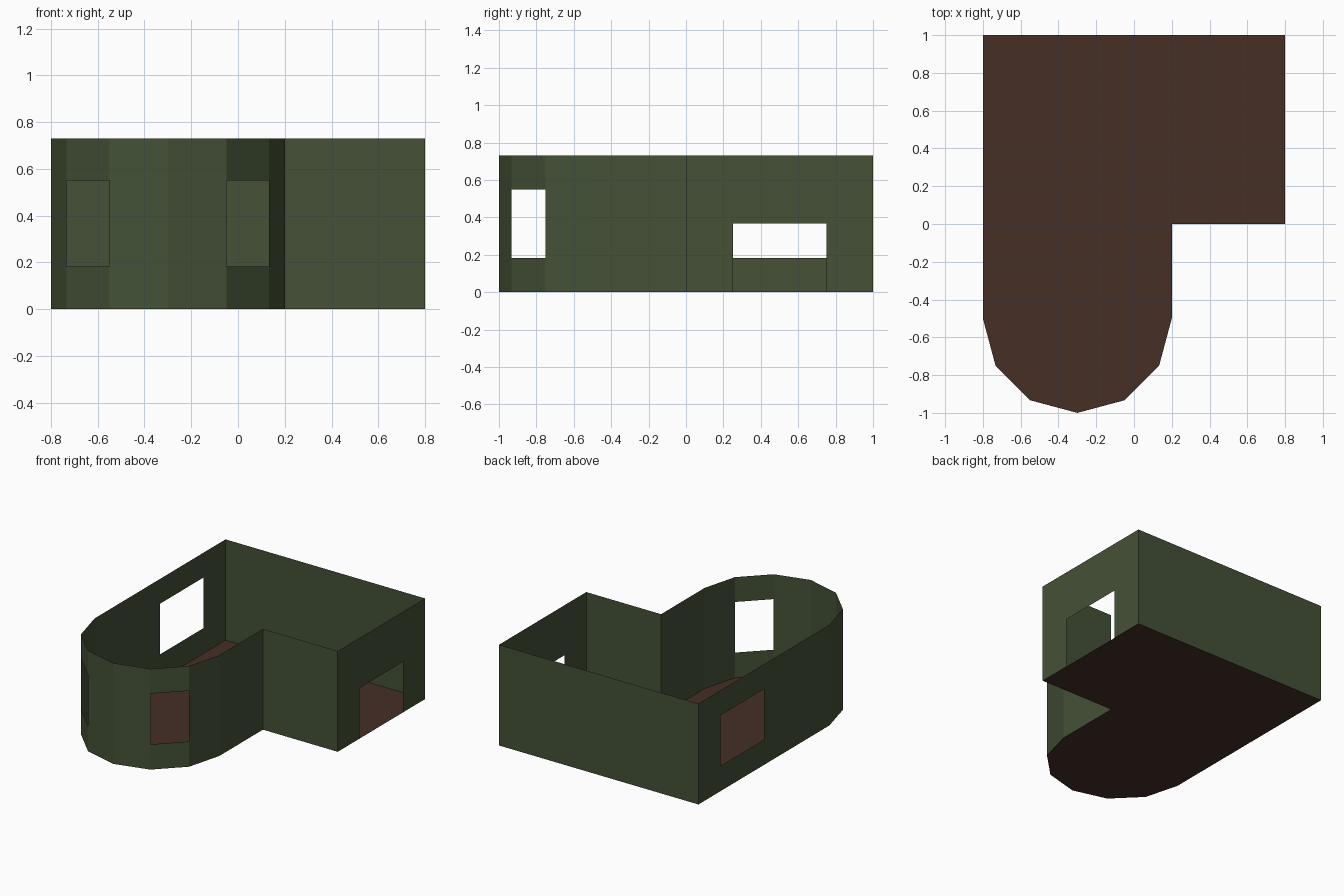
import bpy, bmesh, math
from mathutils import Vector

if "Cube" in bpy.data.objects:
    bpy.data.objects.remove(bpy.data.objects["Cube"])

HEIGHT = 0.73


def material(name, color):
    m = bpy.data.materials.new(name)
    m.diffuse_color = (*color, 1)
    m.use_nodes = True
    m.node_tree.nodes["Principled BSDF"].inputs["Base Color"].default_value = m.diffuse_color
    return m


green = material("olive green", (0.058, 0.082, 0.038))
brown = material("dark brown", (0.060, 0.028, 0.019))

# Counter-clockwise footprint: half-round bay in front, L-shaped room behind
bay = [(-0.3 + 0.5 * math.cos(math.pi + i * math.pi / 6),
        -0.5 + 0.5 * math.sin(math.pi + i * math.pi / 6)) for i in range(7)]
outline = bay + [(0.2, 0), (0.8, 0), (0.8, 1), (-0.8, 1)]

# Openings by wall index: start and end along the wall (fraction), bottom, top
openings = {
    1: (0, 1, 0.183, 0.55),          # left bay window
    4: (0, 1, 0.183, 0.55),          # right bay window
    8: (0.25, 0.75, 0, 0.367),       # door in the right wall
    10: (1 / 6, 0.5, 0.183, 0.55),   # window in the left wall
}


def make_object(name, bm, mat):
    bmesh.ops.remove_doubles(bm, verts=bm.verts, dist=1e-5)
    mesh = bpy.data.meshes.new(name)
    bm.to_mesh(mesh)
    bm.free()
    mesh.materials.append(mat)
    obj = bpy.data.objects.new(name, mesh)
    bpy.context.collection.objects.link(obj)
    return obj


def add_wall(bm, a, b, hole=None):
    """Thin wall from a to b, split into cells with the hole cell left out."""
    a, b = Vector((*a, 0)), Vector((*b, 0))
    us, zs = [0, 1], [0, HEIGHT]
    if hole:
        us = sorted({0, hole[0], hole[1], 1})
        zs = sorted({0, hole[2], hole[3], HEIGHT})
    for u0, u1 in zip(us, us[1:]):
        for z0, z1 in zip(zs, zs[1:]):
            if hole and u0 == hole[0] and z0 == hole[2]:
                continue
            corners = ((u0, z0), (u1, z0), (u1, z1), (u0, z1))
            bm.faces.new([bm.verts.new(a.lerp(b, u) + Vector((0, 0, z)))
                          for u, z in corners])


# Walls
bm = bmesh.new()
for i, start in enumerate(outline):
    add_wall(bm, start, outline[(i + 1) % len(outline)], openings.get(i))
make_object("walls", bm, green)

# Floor
bm = bmesh.new()
bm.faces.new([bm.verts.new((x, y, 0)) for x, y in outline])
make_object("floor", bm, brown)
